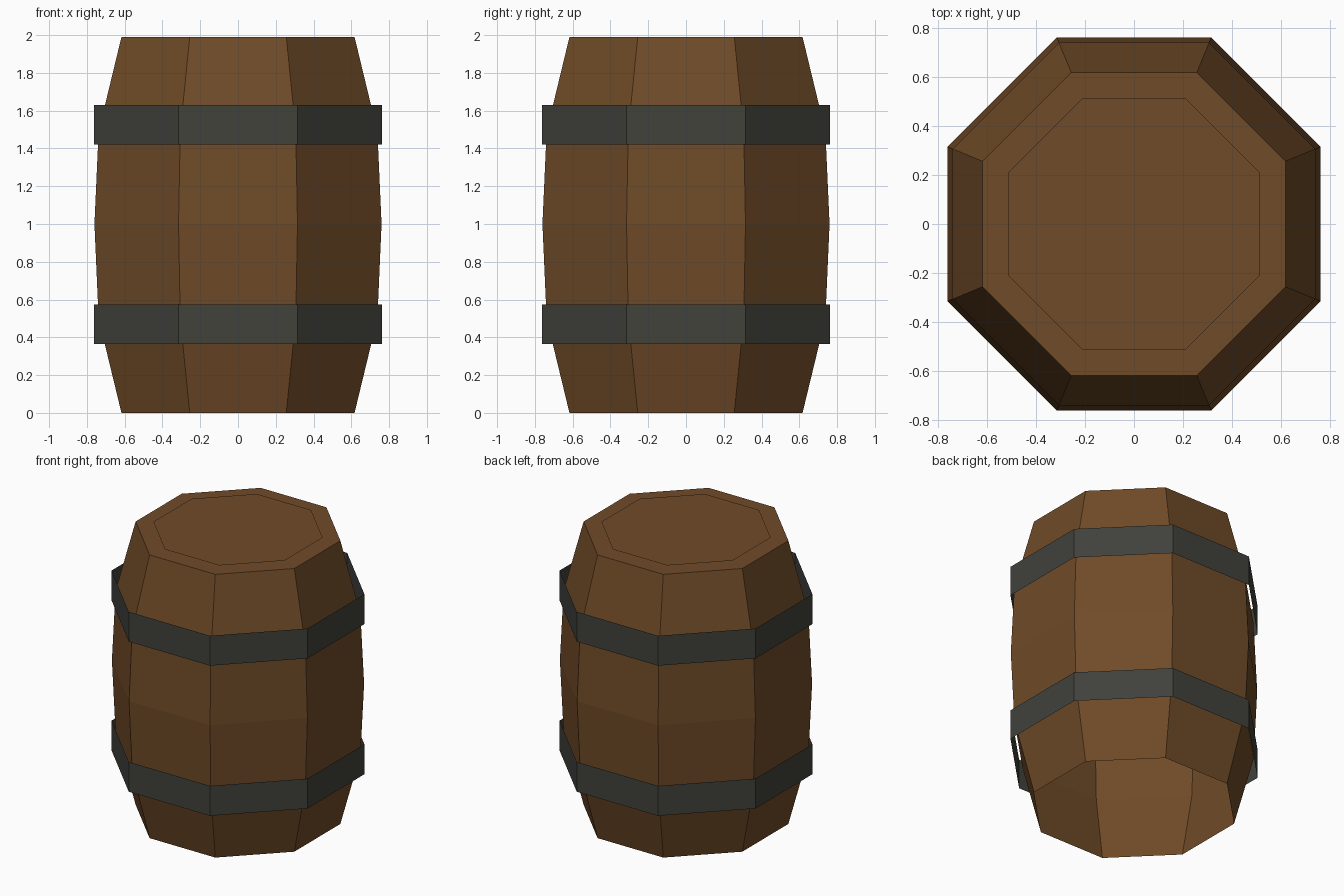
import bpy
import math

cube = bpy.data.objects.get("Cube")
if cube:
    bpy.data.objects.remove(cube)

SIDES = 8


def make_material(name, rgb):
    mat = bpy.data.materials.new(name)
    mat.use_nodes = True
    mat.diffuse_color = (*rgb, 1)
    bsdf = mat.node_tree.nodes["Principled BSDF"]
    bsdf.inputs["Base Color"].default_value = (*rgb, 1)
    bsdf.inputs["Roughness"].default_value = 0.9
    return mat


wood = make_material("brown wood", (0.16, 0.07, 0.021))
iron = make_material("dark iron", (0.052, 0.054, 0.044))


def octagon_shell(name, profile, mat, walls=True, cap=False):
    """Stack of octagon rings from (apothem, z) pairs, flat sides facing the axes."""
    verts, faces = [], []
    for apothem, z in profile:
        radius = apothem / math.cos(math.pi / SIDES)
        for i in range(SIDES):
            a = (i + 0.5) * math.tau / SIDES
            verts.append((radius * math.cos(a), radius * math.sin(a), z))
    if walls:
        for r in range(len(profile) - 1):
            low, high = r * SIDES, (r + 1) * SIDES
            for i in range(SIDES):
                j = (i + 1) % SIDES
                faces.append((low + i, low + j, high + j, high + i))
    if cap:
        faces.append(tuple(range(len(verts) - SIDES, len(verts))))
    mesh = bpy.data.meshes.new(name)
    mesh.from_pydata(verts, [], faces)
    mesh.materials.append(mat)
    obj = bpy.data.objects.new(name, mesh)
    bpy.context.collection.objects.link(obj)
    return obj


# Bulging staves with a closed top and an open bottom
staves = [(0.617, 0), (0.738, 0.5), (0.76, 1.0), (0.738, 1.49), (0.617, 1.99)]
octagon_shell("barrel_body", staves, wood, cap=True)

# Thin lid panel just above the top
octagon_shell("lid_panel", [(0.51, 2.0)], wood, walls=False, cap=True)

# Straight, open iron hoops
for name, bottom in (("lower_hoop", 0.365), ("upper_hoop", 1.42)):
    octagon_shell(name, [(0.762, bottom), (0.762, bottom + 0.21)], iron)
